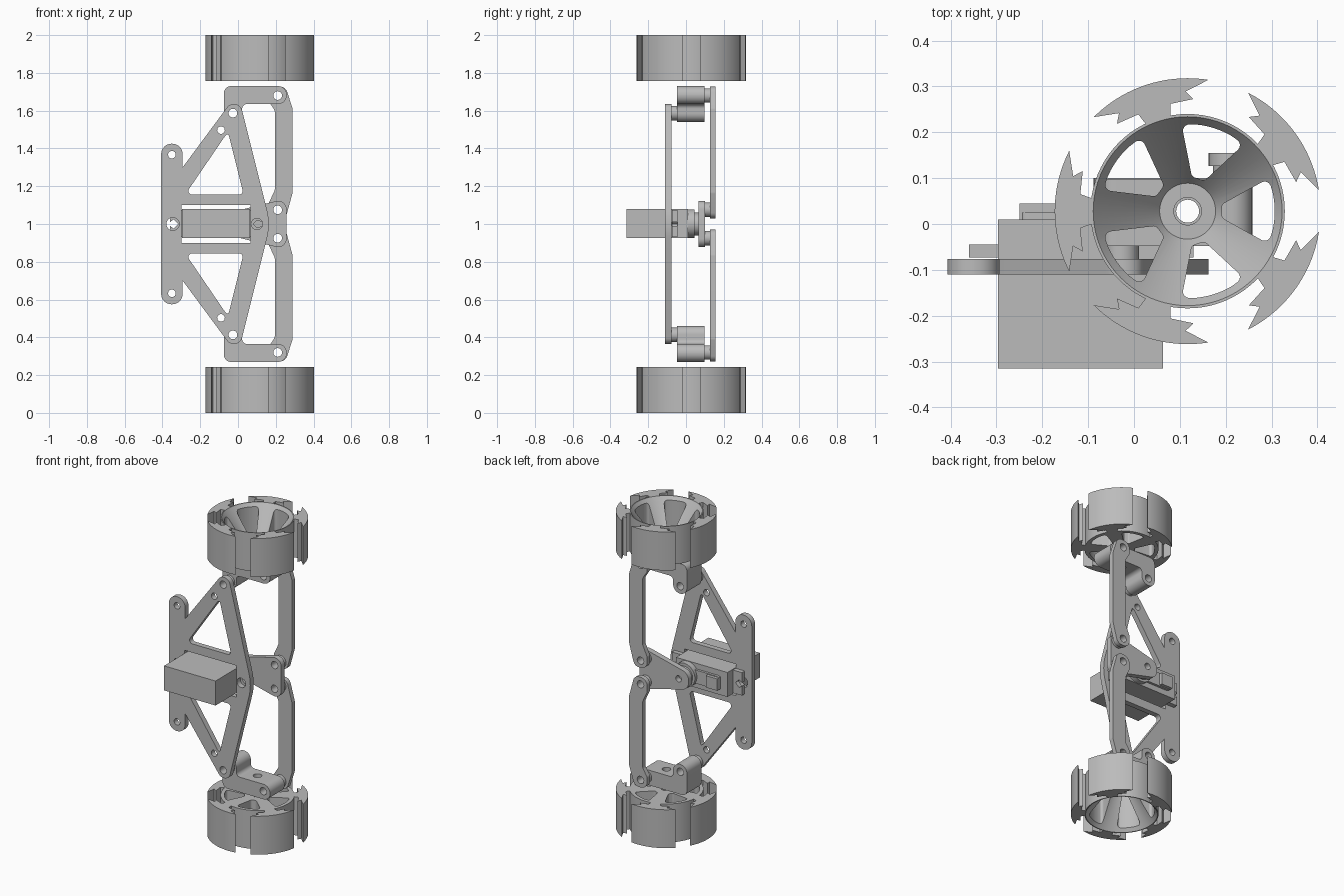
import bpy, bmesh, math
from mathutils import Matrix, Vector

cube = bpy.data.objects.get("Cube")
if cube:
    bpy.data.objects.remove(cube)

grey = bpy.data.materials.new("plain grey")
grey.use_nodes = True
COLOR = (0.5, 0.5, 0.5, 1)
grey.diffuse_color = COLOR
grey.node_tree.nodes["Principled BSDF"].inputs["Base Color"].default_value = COLOR
parts = []


def add(name, mesh):
    mesh.name = name
    mesh.materials.clear()
    mesh.materials.append(grey)
    obj = bpy.data.objects.new(name, mesh)
    bpy.context.collection.objects.link(obj)
    parts.append(obj)
    return obj


def baked(obj):
    dg = bpy.context.evaluated_depsgraph_get()
    return bpy.data.meshes.new_from_object(obj.evaluated_get(dg))


def polar(r, deg):
    a = math.radians(deg)
    return r * math.cos(a), r * math.sin(a)


def circle(x, z, r, n=32):
    return [(x + r * math.cos(math.tau * i / n), z + r * math.sin(math.tau * i / n)) for i in range(n)]


def rect(x0, x1, z0, z1):
    return [(x0, z0), (x1, z0), (x1, z1), (x0, z1)]


def rounded(points, steps=8):
    """Closed outline from (x, z, radius) corners."""
    out = []
    for i, (x, z, r) in enumerate(points):
        p = Vector((x, z))
        if not r:
            out.append((x, z))
            continue
        a = (Vector(points[i - 1][:2]) - p).normalized()
        b = (Vector(points[(i + 1) % len(points)][:2]) - p).normalized()
        half = a.angle(b) / 2
        center = p + (a + b).normalized() * (r / math.sin(half))
        start = p + a * (r / math.tan(half)) - center
        turn = (p + b * (r / math.tan(half)) - center).angle_signed(start)
        for k in range(steps + 1):
            t = turn * k / steps
            c, s = math.cos(t), math.sin(t)
            out.append((center.x + start.x * c - start.y * s, center.y + start.x * s + start.y * c))
    return out


def flip(loop):
    return [(x, 2 - z) for x, z in reversed(loop)]


def prism(name, loops, lo, hi, axis="Y"):
    """Extrude outlines (inner ones become holes) along y or z."""
    cu = bpy.data.curves.new(name, "CURVE")
    cu.dimensions, cu.fill_mode, cu.extrude = "2D", "BOTH", (hi - lo) / 2
    for loop in loops:
        sp = cu.splines.new("POLY")
        sp.points.add(len(loop) - 1)
        for pt, (x, y) in zip(sp.points, loop):
            pt.co = (x, y, 0, 1)
        sp.use_cyclic_u = True
    tmp = bpy.data.objects.new(name, cu)
    bpy.context.collection.objects.link(tmp)
    mesh = baked(tmp)
    bpy.data.objects.remove(tmp)
    mid = (lo + hi) / 2
    if axis == "Y":
        mesh.transform(Matrix.Translation((0, mid, 0)) @ Matrix.Rotation(math.pi / 2, 4, "X"))
    else:
        mesh.transform(Matrix.Translation((0, 0, mid)))
    bm = bmesh.new()
    bm.from_mesh(mesh)
    bmesh.ops.remove_doubles(bm, verts=bm.verts, dist=1e-5)
    bmesh.ops.recalc_face_normals(bm, faces=bm.faces)
    bm.to_mesh(mesh)
    bm.free()
    return add(name, mesh)


def cut(obj, cutter):
    mod = obj.modifiers.new("cut", "BOOLEAN")
    mod.object, mod.operation, mod.solver = cutter, "DIFFERENCE", "EXACT"
    mesh = baked(obj)
    obj.modifiers.clear()
    obj.data = mesh
    parts.remove(cutter)
    bpy.data.objects.remove(cutter)


def mirror_down(obj):
    mesh = obj.data.copy()
    mesh.transform(Matrix.Translation((0, 0, 2)) @ Matrix.Diagonal((1, 1, -1, 1)))
    mesh.flip_normals()
    add(obj.name.replace("upper", "lower"), mesh)


PIN = 0.023
WX, WY = 0.117, 0.028
KNEE, TIP, ROCK = (-0.027, 1.587), (0.21, 1.68), (0.21, 1.075)

# Main frame plate
half = rounded([(-0.407, 1.0, 0), (-0.407, 1.425, 0.055), (-0.293, 1.425, 0.055), (-0.293, 1.3, 0),
                (-0.045, 1.635, 0.043), (0.013, 1.635, 0.043), (0.172, 1.0, 0)])[1:-1]
outline = half + rounded([(0.09, 1.33, 0), (0.172, 1.0, 0.3), (0.09, 0.67, 0)])[1:-1] + flip(half)
window = rounded([(-0.28, 1.155, 0.02), (-0.062, 1.475, 0.02), (-0.05, 1.475, 0.01), (0.03, 1.155, 0.02)])
holes = [window, circle(*KNEE, PIN), circle(-0.09, 1.497, 0.02), circle(-0.35, 1.367, 0.02)]
holes += [flip(h) for h in holes]
holes += [circle(-0.345, 1, 0.034), circle(0.1, 1, 0.03), rect(-0.298, 0.065, 0.9, 1.1)]
prism("frame_plate", [outline] + holes, -0.11, -0.076)

# Servo motor
prism("servo_body", [rect(-0.297, 0.063, 0.925, 1.08)], -0.315, 0.01)
prism("servo_tabs", [[(-0.36, 0.93), (0.13, 0.93), (0.13, 0.99), (0.1, 0.98), (0.08, 1), (0.1, 1.02),
                      (0.13, 1.01), (0.13, 1.075), (-0.36, 1.075), (-0.36, 1.01), (-0.34, 1.025),
                      (-0.315, 1), (-0.34, 0.975), (-0.36, 0.99)]], -0.073, -0.045)
prism("servo_gear_housing", [circle(-0.018, 1.002, 0.076)], 0.01, 0.045)
prism("servo_housing_step", [rounded([(-0.25, 0.96, 0.02), (-0.02, 0.96, 0), (-0.02, 1.045, 0),
                                      (-0.25, 1.045, 0.02)])], 0.01, 0.025)
prism("servo_end_block", [rect(-0.25, -0.17, 0.965, 1.04)], 0.01, 0.045)
prism("servo_horn", [circle(-0.018, 1, 0.06)], 0.045, 0.066)

# Rocker turned by the servo
prism("rocker_arm", [rounded([(0.257, 1.135, 0.045), (0.257, 0.865, 0.045), (-0.088, 0.95, 0.055),
                              (-0.088, 1.05, 0.055)]), circle(*ROCK, PIN), flip(circle(*ROCK, PIN)),
                     circle(-0.018, 1, 0.02)], 0.065, 0.1)

# Link, bracket and spacers, one set above and one below
upper = [prism("upper_link", [rounded([
    (0.163, 1.727, 0.045), (0.252, 1.727, 0.04), (0.289, 1.61, 0.03), (0.289, 1.165, 0.03),
    (0.252, 1.03, 0.04), (0.163, 1.03, 0.045), (0.163, 1.11, 0.03), (0.195, 1.18, 0.03),
    (0.195, 1.6, 0.03), (0.163, 1.65, 0.03)]), circle(*TIP, PIN), circle(*ROCK, PIN)], 0.126, 0.155)]
bracket = prism("upper_wheel_bracket", [rounded([
    (0.258, 1.73, 0.046), (-0.074, 1.73, 0.035), (-0.074, 1.54, 0.046), (0.022, 1.54, 0.046),
    (0.022, 1.635, 0.025), (0.258, 1.635, 0.046)]), circle(*KNEE, PIN), circle(*TIP, PIN)], -0.048, 0.097)
bore = [(x + WX, y + WY) for x, y in circle(0, 0, 0.025)]
cut(bracket, prism("bore_cutter", [bore], 1.6, 1.8, "Z"))
upper.append(bracket)
for name, spot, lo, hi in (("knee", KNEE, -0.076, -0.048), ("tip", TIP, 0.097, 0.126),
                           ("rocker", ROCK, 0.1, 0.126)):
    upper.append(prism("upper_" + name + "_spacer", [circle(*spot, 0.038), circle(*spot, PIN)], lo, hi))

# Dished wheel: a turned profile with five windows between the spokes
Z0, Z1 = 1.757, 2.0
bm = bmesh.new()
profile = [(0.03, Z0), (0.212, Z0), (0.212, Z1), (0.206, Z1), (0.061, Z0 + 0.05), (0.03, Z0 + 0.05)]
verts = [bm.verts.new((r, 0, z)) for r, z in profile]
edges = [bm.edges.new((verts[i - 1], verts[i])) for i in range(len(verts))]
bmesh.ops.spin(bm, geom=verts + edges, cent=(0, 0, 0), axis=(0, 0, 1), angle=math.tau, steps=80)
bmesh.ops.remove_doubles(bm, verts=bm.verts, dist=1e-5)
bmesh.ops.recalc_face_normals(bm, faces=bm.faces)
mesh = bpy.data.meshes.new("upper_wheel")
bm.to_mesh(mesh)
bm.free()
wheel = add("upper_wheel", mesh)
gaps, treads = [], []
for k in range(5):
    mid = 72 * k
    corners = [(*polar(0.076, mid + s * 11), 0.012) for s in (1, -1)]
    corners += [(*polar(0.19, mid - 22), 0.014)]
    corners += [(*polar(0.19, mid + a), 0) for a in range(-12, 13, 4)]
    corners += [(*polar(0.19, mid + 22), 0.014)]
    gaps.append(rounded(corners))
    # Barbed tread block on a short stem
    mid += 36
    barb = [(0.261, 17), (0.245, 21), (0.237, 9), (0.208, 7.5)]
    loop = [polar(0.29, mid + a) for a in range(-27, 28, 3)]
    loop += [polar(r, mid + a) for r, a in barb] + [polar(r, mid - a) for r, a in reversed(barb)]
    treads.append(loop)
cut(wheel, prism("window_cutter", gaps, 1.7, 2.1, "Z"))
upper += [wheel, prism("upper_wheel_treads", treads, Z0, Z1, "Z")]
for obj in upper[-2:]:
    obj.data.transform(Matrix.Translation((WX, WY, 0)))

for obj in upper:
    mirror_down(obj)

# Smooth the round walls, keep the edges sharp
bpy.ops.object.select_all(action="DESELECT")
for obj in parts:
    obj.select_set(True)
bpy.context.view_layer.objects.active = parts[0]
bpy.ops.object.shade_smooth_by_angle(angle=math.radians(30))
